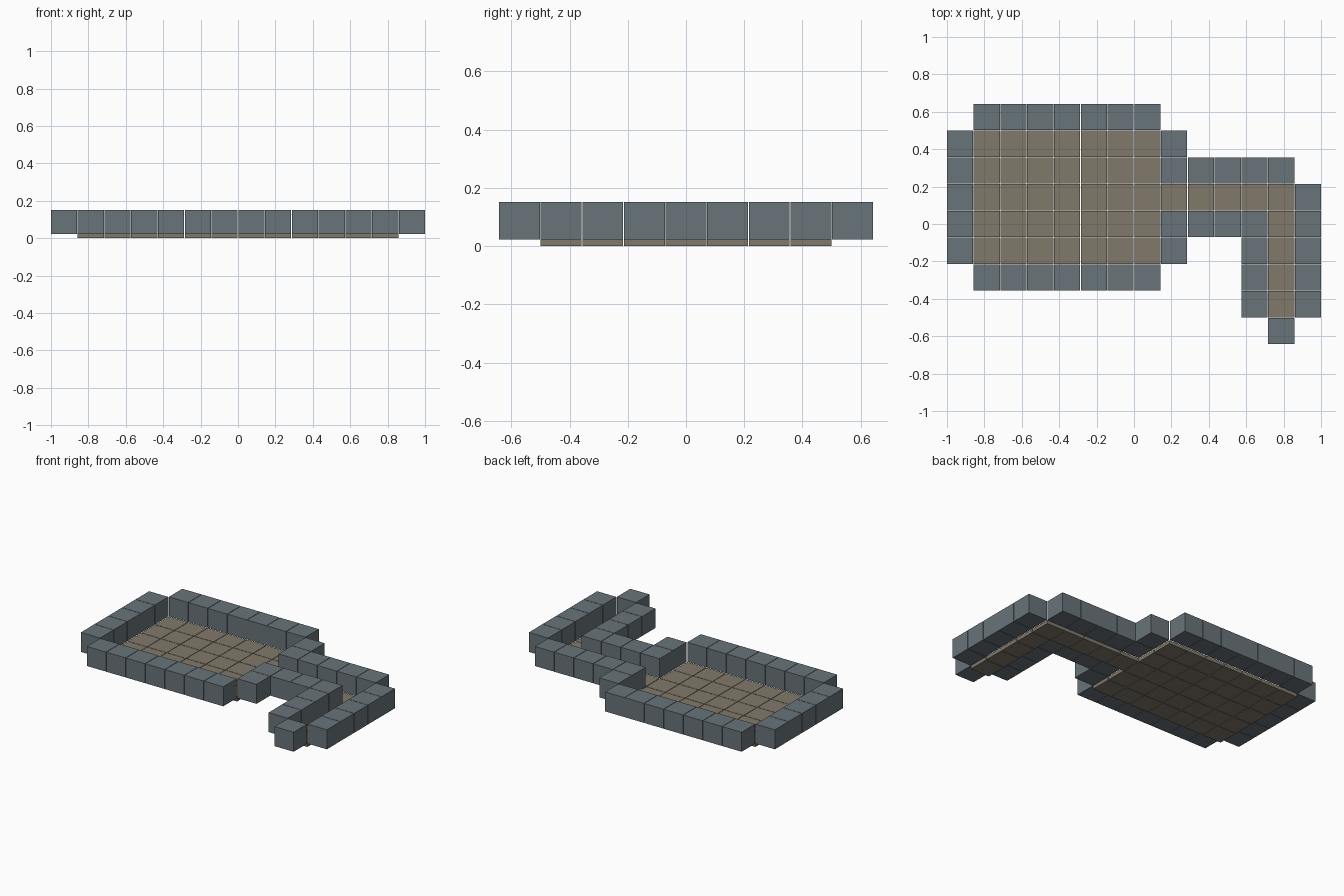
import bpy, bmesh
from mathutils import Matrix, Vector

if "Cube" in bpy.data.objects:
    bpy.data.objects.remove(bpy.data.objects["Cube"])

PITCH = 2 / 13.98          # grid spacing
TILE = PITCH * 0.98        # block width, leaving a thin joint
FLOOR_H, WALL_TOP = 0.023, 0.152
COLS, ROWS = 14, 9


def build_blocks(name, cells, z0, z1, color):
    """One object made of a box on every grid cell."""
    bm = bmesh.new()
    size = Matrix.Diagonal((TILE, TILE, z1 - z0, 1))
    for c, r in sorted(cells):
        centre = Vector(((c - (COLS - 1) / 2) * PITCH,
                         (r - (ROWS - 1) / 2) * PITCH, (z0 + z1) / 2))
        bmesh.ops.create_cube(bm, size=1, matrix=Matrix.Translation(centre) @ size)
    mesh = bpy.data.meshes.new(name)
    bm.to_mesh(mesh)
    bm.free()
    mat = bpy.data.materials.new(name + "_stone")
    mat.diffuse_color = color
    mat.use_nodes = True
    mat.node_tree.nodes["Principled BSDF"].inputs["Base Color"].default_value = mat.diffuse_color
    mesh.materials.append(mat)
    obj = bpy.data.objects.new(name, mesh)
    bpy.context.collection.objects.link(obj)


# Floor plan: room, then an L-shaped corridor
room = {(c, r) for c in range(1, 8) for r in range(3, 8)}
corridor = {(c, 5) for c in range(8, 13)} | {(12, r) for r in range(1, 6)}
floor = room | corridor

# Walls stand on every empty cell that shares an edge with the floor
walls = {(c + dc, r + dr) for c, r in floor
         for dc, dr in ((1, 0), (-1, 0), (0, 1), (0, -1))} - floor

build_blocks("room_floor", room, 0, FLOOR_H, (0.22, 0.19, 0.145, 1))
build_blocks("corridor_floor", corridor, 0, FLOOR_H, (0.22, 0.19, 0.145, 1))
build_blocks("walls", walls, FLOOR_H, WALL_TOP, (0.14, 0.175, 0.195, 1))
